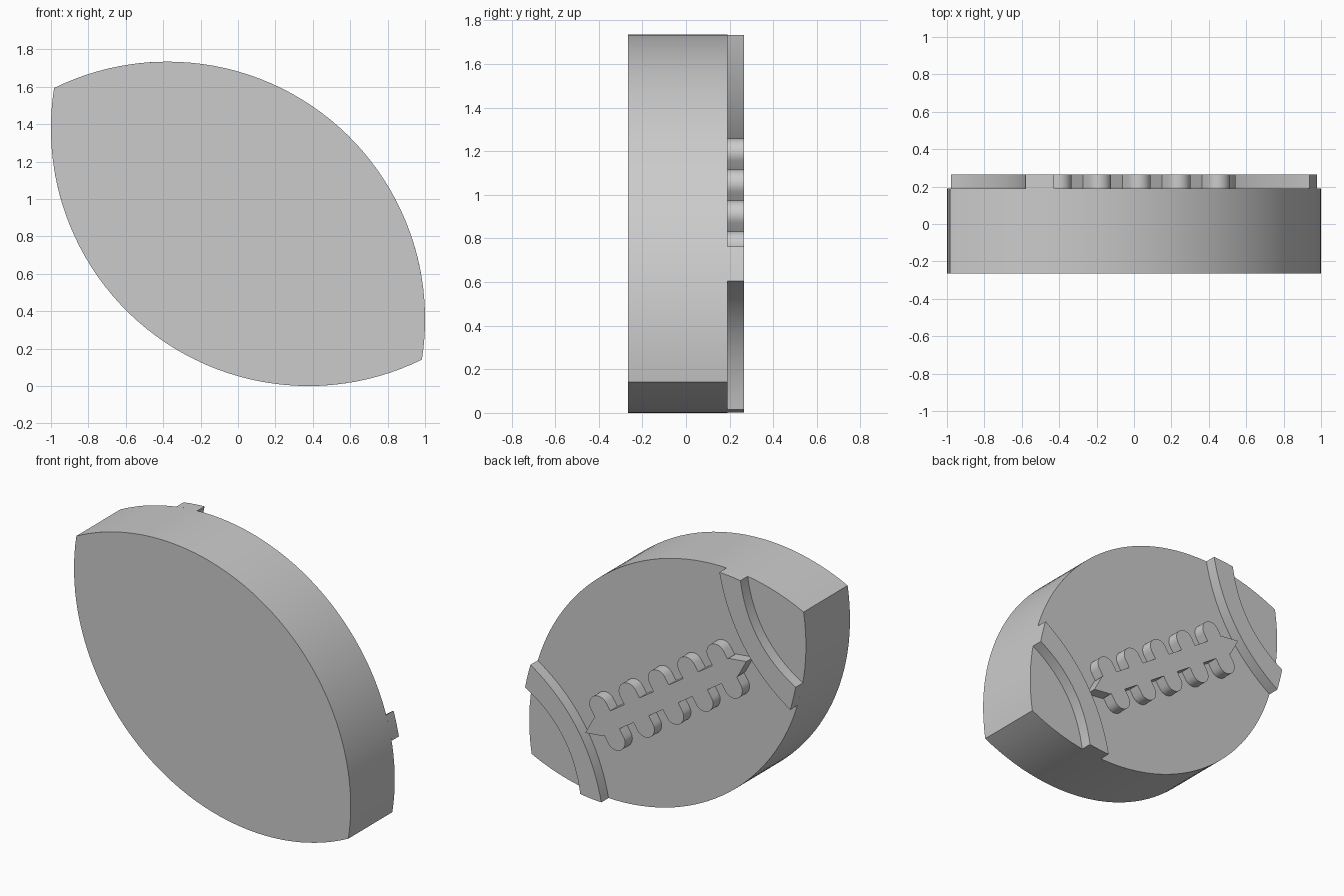
import bpy, bmesh, math
from mathutils import Vector

cube = bpy.data.objects.get("Cube")
if cube:
    bpy.data.objects.remove(cube, do_unlink=True)

# Main dimensions
BACK, FRONT, RAISED = 0.19, -0.265, 0.265
RADIUS, OFFSET = 1.377, 0.634        # arcs that bound the ball outline
HALF_LENGTH = math.sqrt(RADIUS**2 - OFFSET**2)
MID_Z = 0.867
TILT = math.radians(-36.45)          # long axis of the ball
LACE_TILT = math.radians(2.7)        # laces lean slightly off that axis

grey = bpy.data.materials.new("plain_grey")
grey.use_nodes = True
COLOUR = (0.6, 0.6, 0.6, 1)
grey.diffuse_color = COLOUR
grey.node_tree.nodes["Principled BSDF"].inputs["Base Color"].default_value = COLOUR


def turn(points, angle):
    c, s = math.cos(angle), math.sin(angle)
    return [(c * a - s * b, s * a + c * b) for a, b in points]


def slab(name, profile, y0, y1):
    """Extrude a profile given along the long axis and across it."""
    bm = bmesh.new()
    verts = [bm.verts.new((x, y0, z + MID_Z)) for x, z in turn(profile, TILT)]
    face = bm.faces.new(verts)
    new = bmesh.ops.extrude_face_region(bm, geom=[face])["geom"]
    bmesh.ops.translate(bm, vec=Vector((0, y1 - y0, 0)),
                        verts=[g for g in new if isinstance(g, bmesh.types.BMVert)])
    bmesh.ops.recalc_face_normals(bm, faces=bm.faces)
    mesh = bpy.data.meshes.new(name)
    bm.to_mesh(mesh)
    bm.free()
    mesh.materials.append(grey)
    obj = bpy.data.objects.new(name, mesh)
    bpy.context.collection.objects.link(obj)
    bpy.ops.object.select_all(action="DESELECT")
    obj.select_set(True)
    bpy.context.view_layer.objects.active = obj
    bpy.ops.object.shade_smooth_by_angle(angle=math.radians(30))
    return obj


def half_width(u):
    return math.sqrt(RADIUS**2 - u * u) - OFFSET


# Ball body: two arcs meeting in points
sweep = math.asin(HALF_LENGTH / RADIUS)
N = 48
upper = []
for i in range(N):
    a = sweep - 2 * sweep * i / N
    upper.append((RADIUS * math.sin(a), RADIUS * math.cos(a) - OFFSET))
slab("ball_body", upper + turn(upper, math.pi), FRONT, BACK)


# Curved stripes, each ending flush with the outline
def bow(top_u, mid_u, low_u, steps=24):
    """Curve across the ball that bulges towards its middle."""
    p, q = Vector((top_u, half_width(top_u))), Vector((low_u, -half_width(low_u)))
    sag = (top_u + low_u) / 2 - mid_u
    pts = []
    for i in range(steps + 1):
        t = i / steps
        w = p.lerp(q, t)
        pts.append((w.x - sag * 4 * t * (1 - t), w.y))
    return pts


def rim(u0, u1, side):
    us = [u0 + (u1 - u0) * k / 4 for k in (1, 2, 3)]
    return [(u, side * half_width(u)) for u in us]


outer = bow(0.942, 0.87, 0.972)
inner = bow(0.817, 0.74, 0.858)
stripe = outer + rim(0.972, 0.858, -1) + inner[::-1] + rim(0.817, 0.942, 1)
slab("left_stripe", stripe, BACK, RAISED)
slab("right_stripe", turn(stripe, math.pi), BACK, RAISED)

# Laces: pointed seam strip with five round-ended stitches on each side
PITCH, R, CAP, SEAM, TIP = 0.255, 0.066, 0.114, 0.06, 0.7
half = [(TIP, 0), (2 * PITCH + R + 0.01, SEAM)]
for k in (2, 1, 0, -1, -2):
    c = k * PITCH
    half.append((c + R, SEAM))
    for i in range(13):
        a = math.pi * i / 12
        half.append((c + R * math.cos(a), CAP + R * math.sin(a)))
    half.append((c - R, SEAM))
half.append((-2 * PITCH - R - 0.01, SEAM))
laces = turn(half + turn(half, math.pi), LACE_TILT)
slab("laces", [(u, v - 0.067) for u, v in laces], BACK, RAISED)
